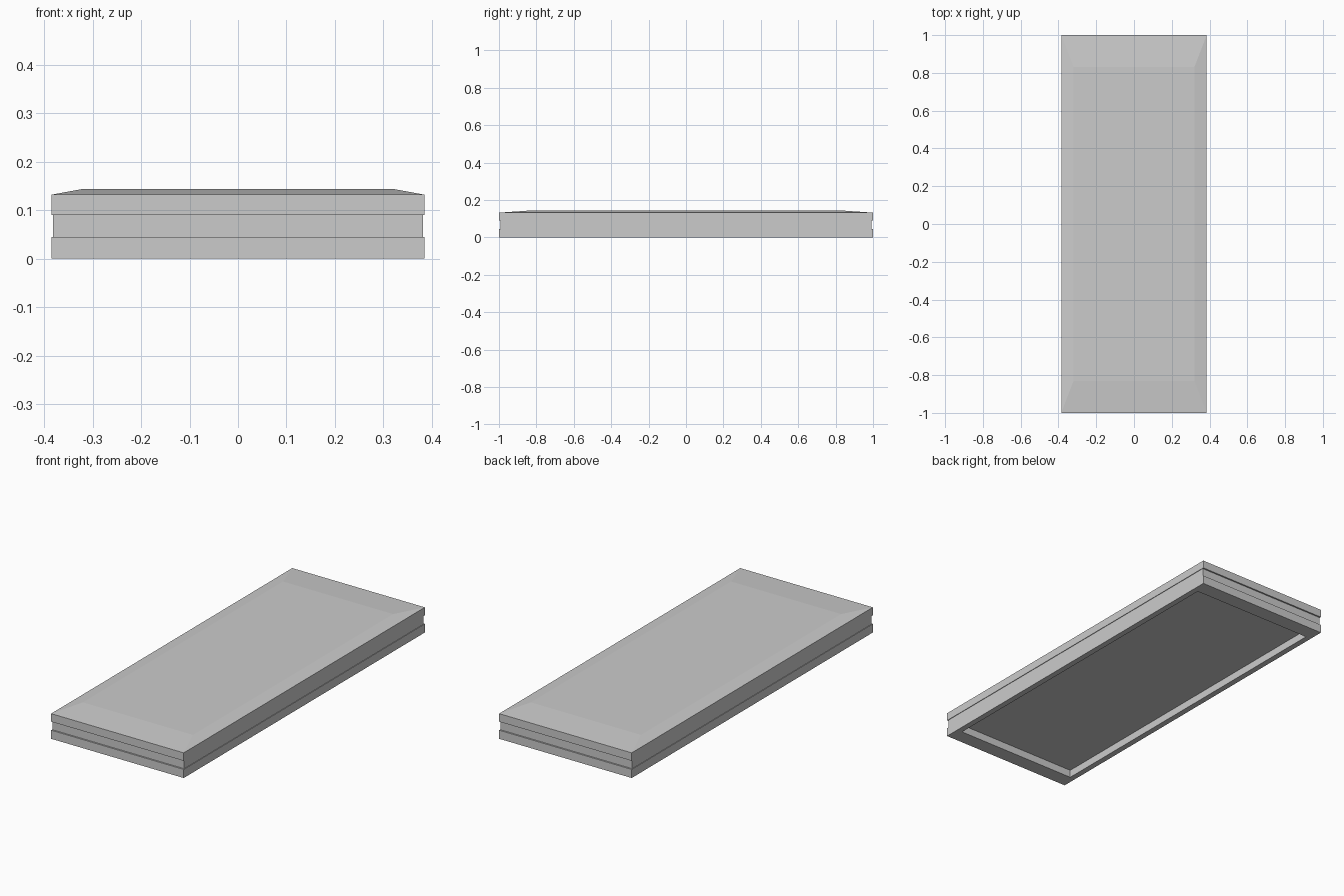
import bpy, bmesh

if "Cube" in bpy.data.objects:
    bpy.data.objects.remove(bpy.data.objects["Cube"])

HALF_X, HALF_Y = 0.385, 1.0

# Slab profile as (footprint scale, height), from recessed underside to raised top
PROFILE = [
    (0.92, 0.04), (0.92, 0.0),       # hollow in the underside
    (1.0, 0.0), (1.0, 0.045),        # lower tier
    (0.992, 0.045), (0.992, 0.09),   # shallow groove all round
    (1.0, 0.09), (1.0, 0.132),       # upper tier
    (0.83, 0.144),                   # sloping border of the top
]


def add_ring(bm, scale, z):
    return [bm.verts.new((sx * HALF_X * scale, sy * HALF_Y * scale, z))
            for sx, sy in ((-1, -1), (1, -1), (1, 1), (-1, 1))]


bm = bmesh.new()
rings = [add_ring(bm, s, z) for s, z in PROFILE]

# Side walls between successive rings
for low, high in zip(rings, rings[1:]):
    for i in range(4):
        j = (i + 1) % 4
        bm.faces.new((low[i], low[j], high[j], high[i]))

# Underside panel and flat top
bm.faces.new(rings[0][::-1])
bm.faces.new(rings[-1])
bmesh.ops.recalc_face_normals(bm, faces=bm.faces)

mesh = bpy.data.meshes.new("grooved_slab")
bm.to_mesh(mesh)
bm.free()
slab = bpy.data.objects.new("grooved_slab", mesh)
bpy.context.collection.objects.link(slab)
